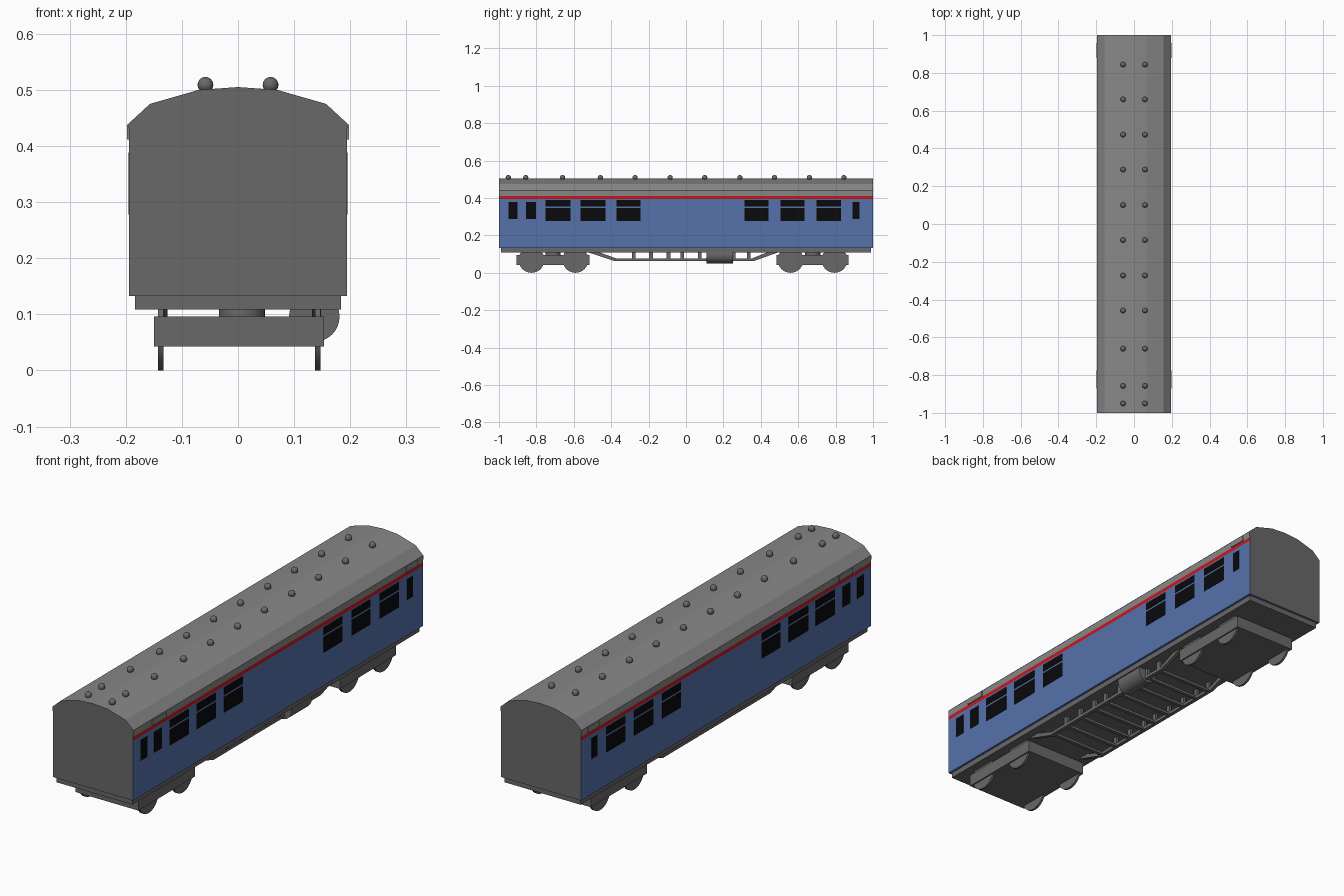
import bpy, bmesh, math
from mathutils import Vector

if "Cube" in bpy.data.objects:
    bpy.data.objects.remove(bpy.data.objects["Cube"])


def material(name, rgb):
    m = bpy.data.materials.new(name)
    m.diffuse_color = (*rgb, 1)
    m.use_nodes = True
    m.node_tree.nodes["Principled BSDF"].inputs["Base Color"].default_value = m.diffuse_color
    return m


GREY = material("dark grey", (0.14, 0.14, 0.14))
ROOF = material("roof grey", (0.245, 0.245, 0.245))
BLUE = material("coach blue", (0.093, 0.168, 0.413))
RED = material("stripe red", (0.6, 0.008, 0.01))
BLACK = material("window black", (0.003, 0.003, 0.004))


def finish(name, bm, mats):
    bmesh.ops.recalc_face_normals(bm, faces=bm.faces)
    me = bpy.data.meshes.new(name)
    bm.to_mesh(me)
    bm.free()
    for m in mats:
        me.materials.append(m)
    ob = bpy.data.objects.new(name, me)
    bpy.context.collection.objects.link(ob)
    return ob


def box(name, x, y, z, mat):
    """Box from (min, max) ranges on each axis."""
    bm = bmesh.new()
    bmesh.ops.create_cube(bm, size=1)
    for v in bm.verts:
        v.co = Vector([r[0] if c < 0 else r[1] for c, r in zip(v.co, (x, y, z))])
    return finish(name, bm, [mat])


def cylinder(name, centre, radius, depth, axis, mat, sides=32):
    bm = bmesh.new()
    bmesh.ops.create_cone(bm, cap_ends=True, segments=sides,
                          radius1=radius, radius2=radius, depth=depth)
    ob = finish(name, bm, [mat])
    ob.location = centre
    ob.rotation_euler = {"x": (0, math.pi / 2, 0), "y": (math.pi / 2, 0, 0), "z": (0, 0, 0)}[axis]
    for p in ob.data.polygons:
        p.use_smooth = len(p.vertices) == 4
    return ob


def extrude_profile(name, pts, vec, mats):
    bm = bmesh.new()
    f = bm.faces.new([bm.verts.new(p) for p in pts])
    r = bmesh.ops.extrude_face_region(bm, geom=[f], use_keep_orig=True)
    bmesh.ops.translate(bm, vec=vec,
                        verts=[g for g in r["geom"] if isinstance(g, bmesh.types.BMVert)])
    return finish(name, bm, mats)


# Coach body: one cross-section, coloured by height and direction
half = [(0.194, 0.133), (0.194, 0.395), (0.194, 0.411), (0.195, 0.44),
        (0.157, 0.475), (0.07, 0.5)]
section = half + [(0, 0.505)] + [(-x, z) for x, z in reversed(half)]
body = extrude_profile("coach_body", [(x, -1, z) for x, z in section], (0, 2, 0),
                       [GREY, BLUE, RED, ROOF])
for p in body.data.polygons:
    if abs(p.normal.y) > 0.9:
        p.material_index = 0
    elif p.center.z < 0.39:
        p.material_index = 1
    elif p.center.z < 0.411:
        p.material_index = 2
    else:
        p.material_index = 3

# Underframe
box("underframe", (-0.184, 0.184), (-0.99, 0.99), (0.109, 0.134), GREY)

# Windows and door rain strips on both sides
big = [(-0.75, -0.617), (-0.564, -0.43), (-0.372, -0.243),
       (0.313, 0.441), (0.505, 0.634), (0.698, 0.83)]
doors = [(-0.95, -0.902), (-0.855, -0.802), (0.89, 0.928)]
for s in (-1, 1):
    x = sorted((s * 0.192, s * 0.1955))
    for y in big:
        box("main_window", x, y, (0.278, 0.346), BLACK)
        box("top_light", x, y, (0.355, 0.388), BLACK)
    for y in doors:
        box("door_window", x, y, (0.288, 0.378), BLACK)
    for y in ((-0.87, -0.775), (0.88, 0.957)):
        box("rain_strip", sorted((s * 0.193, s * 0.198)), y, (0.412, 0.438), ROOF)

# Roof vents
for y in (0.844, 0.66, 0.473, 0.288, 0.1, -0.085, -0.272, -0.458, -0.66, -0.857, -0.95):
    for x in (-0.058, 0.058):
        bm = bmesh.new()
        bmesh.ops.create_uvsphere(bm, u_segments=20, v_segments=12, radius=0.014)
        vent = finish("roof_vent", bm, [GREY])
        vent.location = (x, y, 0.509)
        for p in vent.data.polygons:
            p.use_smooth = True

# Bogies with wheels and pivots
for y0, y1, axles in ((-0.906, -0.516, (-0.826, -0.591)), (0.484, 0.87, (0.559, 0.794))):
    box("bogie_frame", (-0.15, 0.153), (y0, y1), (0.043, 0.096), GREY)
    cylinder("bogie_pivot", (0.007, (y0 + y1) / 2, 0.103), 0.041, 0.02, "z", GREY)
    for y in axles:
        for x in (-0.1375, 0.142):
            cylinder("wheel", (x, y, 0.069), 0.069, 0.01, "x", GREY)

# Truss rods: trapezoid strap each side, with posts and cross bars
strap = [(-0.53, 0.112), (-0.38, 0.062), (0.36, 0.062), (0.5, 0.112),
         (0.44, 0.112), (0.35, 0.076), (-0.37, 0.076), (-0.47, 0.112)]
posts = (-0.28, -0.187, -0.094, -0.02, 0.073, 0.166, 0.255, 0.335)
for x in (-0.134, 0.14):
    extrude_profile("truss_rod", [(x - 0.008, y, z) for y, z in strap], (0.016, 0, 0), [GREY])
    for y in posts:
        box("truss_post", (x - 0.006, x + 0.006), (y - 0.01, y + 0.01), (0.07, 0.112), GREY)
for y in (-0.37,) + posts:
    box("cross_bar", (-0.134, 0.14), (y - 0.008, y + 0.008), (0.064, 0.075), GREY)

# Underfloor tank
cylinder("underfloor_tank", (0.136, 0.18, 0.096), 0.045, 0.14, "y", GREY)
